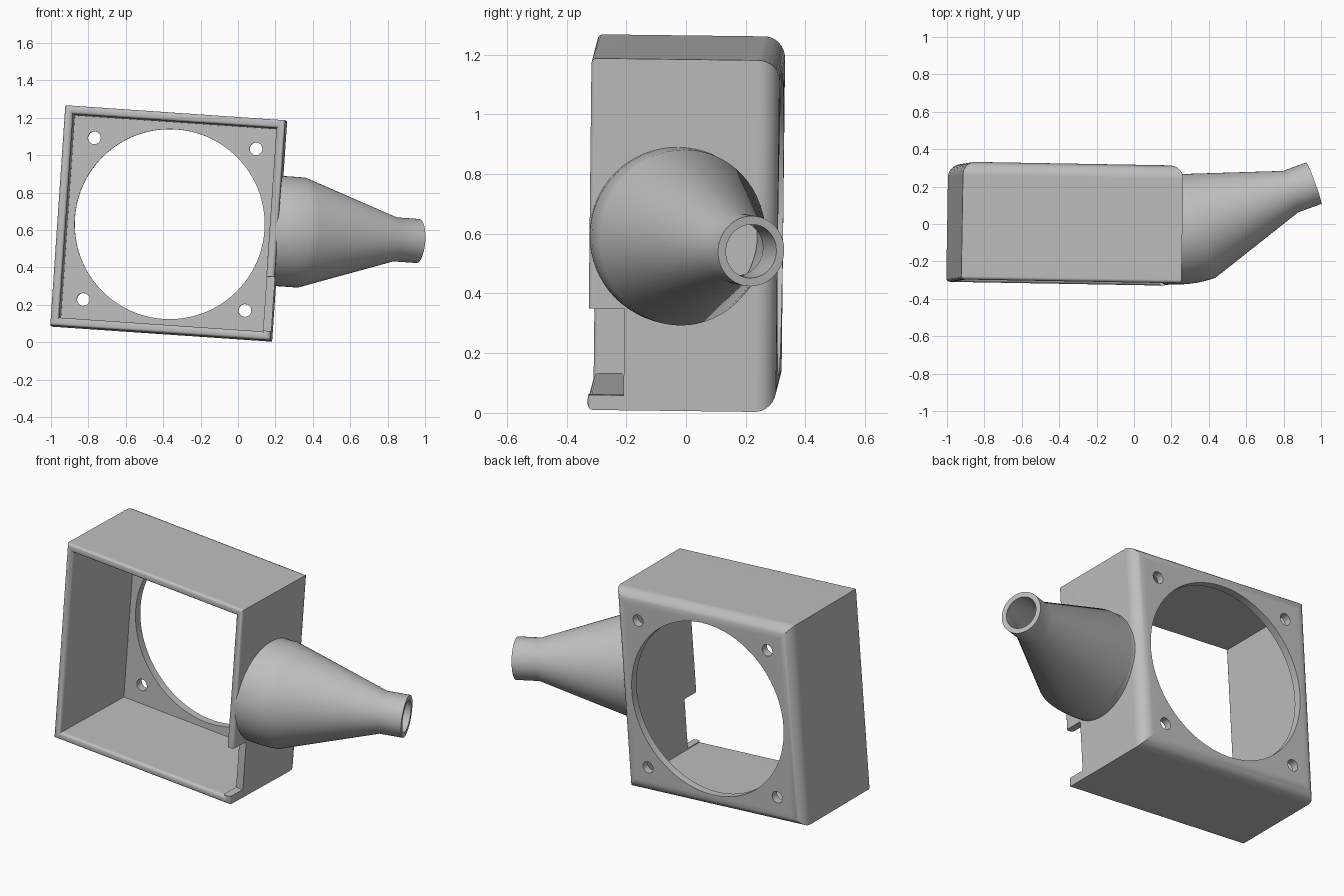
import bpy
import bmesh
from math import sin, cos, pi, radians
from mathutils import Euler, Vector

cube = bpy.data.objects.get("Cube")
if cube:
    bpy.data.objects.remove(cube, do_unlink=True)

# One plain grey plastic
grey = bpy.data.materials.new("grey_plastic")
grey.use_nodes = True
GREY = (0.52, 0.52, 0.52, 1)
grey.diffuse_color = GREY
grey.node_tree.nodes["Principled BSDF"].inputs["Base Color"].default_value = GREY

HALF, DEPTH, WALL = 0.59, 0.315, 0.045      # half side, half depth, wall thickness
BACK_ROUND, RIM_ROUND = 0.07, 0.018
NOTCH_Y, NOTCH_LOW, NOTCH_HIGH = -0.195, -0.54, -0.25
TILT = Euler((radians(-0.7), radians(3.9), radians(-1)))
CENTRE = Vector((-0.37, 0.002, 0.635))


def make_object(name, bm):
    bmesh.ops.recalc_face_normals(bm, faces=bm.faces)
    mesh = bpy.data.meshes.new(name)
    bm.to_mesh(mesh)
    bm.free()
    mesh.materials.append(grey)
    obj = bpy.data.objects.new(name, mesh)
    bpy.context.collection.objects.link(obj)
    obj.location = CENTRE
    obj.rotation_euler = TILT
    bpy.ops.object.select_all(action='DESELECT')
    obj.select_set(True)
    bpy.context.view_layer.objects.active = obj
    bpy.ops.object.shade_smooth_by_angle(angle=radians(25))
    return obj


def circle(bm, centre, side, radius, count):
    """Ring of vertices in the plane of the side direction and z."""
    up = Vector((0, 0, 1))
    angles = (2 * pi * k / count for k in range(count))
    return [bm.verts.new(centre + radius * (side * cos(t) + up * sin(t))) for t in angles]


def skin(bm, a, b, skip=None):
    """Quads between two rings of vertices."""
    for k in range(len(a)):
        if k != skip:
            n = (k + 1) % len(a)
            bm.faces.new((a[k], a[n], b[n], b[k]))


def quarter(steps):
    return [pi / 2 * i / steps for i in range(steps + 1)]


# Housing: square tray following a wall profile of (half width, y) points
inside = HALF - WALL
profile = [(HALF - BACK_ROUND * (1 - sin(a)), DEPTH - BACK_ROUND * (1 - cos(a)))
           for a in quarter(8)]
profile += [(HALF, NOTCH_Y)]
profile += [(HALF - RIM_ROUND * (1 - cos(a)), -DEPTH + RIM_ROUND * (1 - sin(a)))
            for a in quarter(4)]
profile += [(inside + RIM_ROUND * (1 - sin(a)), -DEPTH + RIM_ROUND * (1 - cos(a)))
            for a in quarter(4)]
profile += [(inside, NOTCH_Y), (inside, DEPTH - WALL)]

bm = bmesh.new()
rings = []
for h, y in profile:
    corners = [(-h, -h), (h, -h), (h, max(NOTCH_LOW, 0.004 - h)), (h, NOTCH_HIGH),
               (h, h), (-h, h)]
    rings.append([bm.verts.new((x, y, z)) for x, z in corners])
for (pa, a), (pb, b) in zip(zip(profile, rings), zip(profile[1:], rings[1:])):
    in_notch = max(pa[1], pb[1]) <= NOTCH_Y
    skin(bm, a, b, skip=2 if in_notch else None)

# Cable notch low on the side wall: top, bottom and back faces
cut = [ring for (h, y), ring in zip(profile, rings) if y <= NOTCH_Y]
bm.faces.new([ring[2] for ring in cut])
bm.faces.new([ring[3] for ring in cut])
bm.faces.new((cut[0][2], cut[0][3], cut[-1][3], cut[-1][2]))

# Large round opening and four screw holes through the back wall
holes = [(0, 0, 0.508, 96)]
holes += [(sx * 0.433, sz * 0.433, 0.034, 32) for sx in (-1, 1) for sz in (-1, 1)]
side = Vector((1, 0, 0))
for x, z, radius, count in holes:
    skin(bm, *(circle(bm, Vector((x, y, z)), side, radius, count)
               for y in (DEPTH, DEPTH - WALL)))
for y in (DEPTH, DEPTH - WALL):
    outline = [e for e in bm.edges if all(abs(v.co.y - y) < 0.0001 for v in e.verts)]
    bmesh.ops.triangle_fill(bm, use_beauty=True, edges=outline, normal=(0, 1, 0))
housing = make_object("housing", bm)
flat = housing.modifiers.new("flat_sides", 'WEIGHTED_NORMAL')
flat.keep_sharp = True

# Spout: short elbow, cone and pipe, lofted through rings and hollow inside
BIG, SMALL, THICK = 0.295, 0.118, 0.028
BEND = radians(21)
pivot = Vector((0.6, 0.275, 0))
axis = Vector((cos(BEND), sin(BEND), 0))


def elbow(angle):
    return pivot + BIG * Vector((sin(angle), -cos(angle), 0))


neck = elbow(BEND) + axis * 0.537
tip = neck + axis * 0.132
outer = [(elbow(0) - Vector((0.03, 0, 0)), 0, BIG)]
outer += [(elbow(BEND * i / 4), BEND * i / 4, BIG) for i in range(5)]
outer += [(neck, BEND, SMALL), (tip, BEND, SMALL)]
inner = [(c, a, r - THICK) for c, a, r in reversed(outer)]

bm = bmesh.new()
loops = [circle(bm, c, Vector((-sin(a), cos(a), 0)), r, 64) for c, a, r in outer + inner]
for a, b in zip(loops, loops[1:] + loops[:1]):
    skin(bm, a, b)
make_object("spout", bm)
